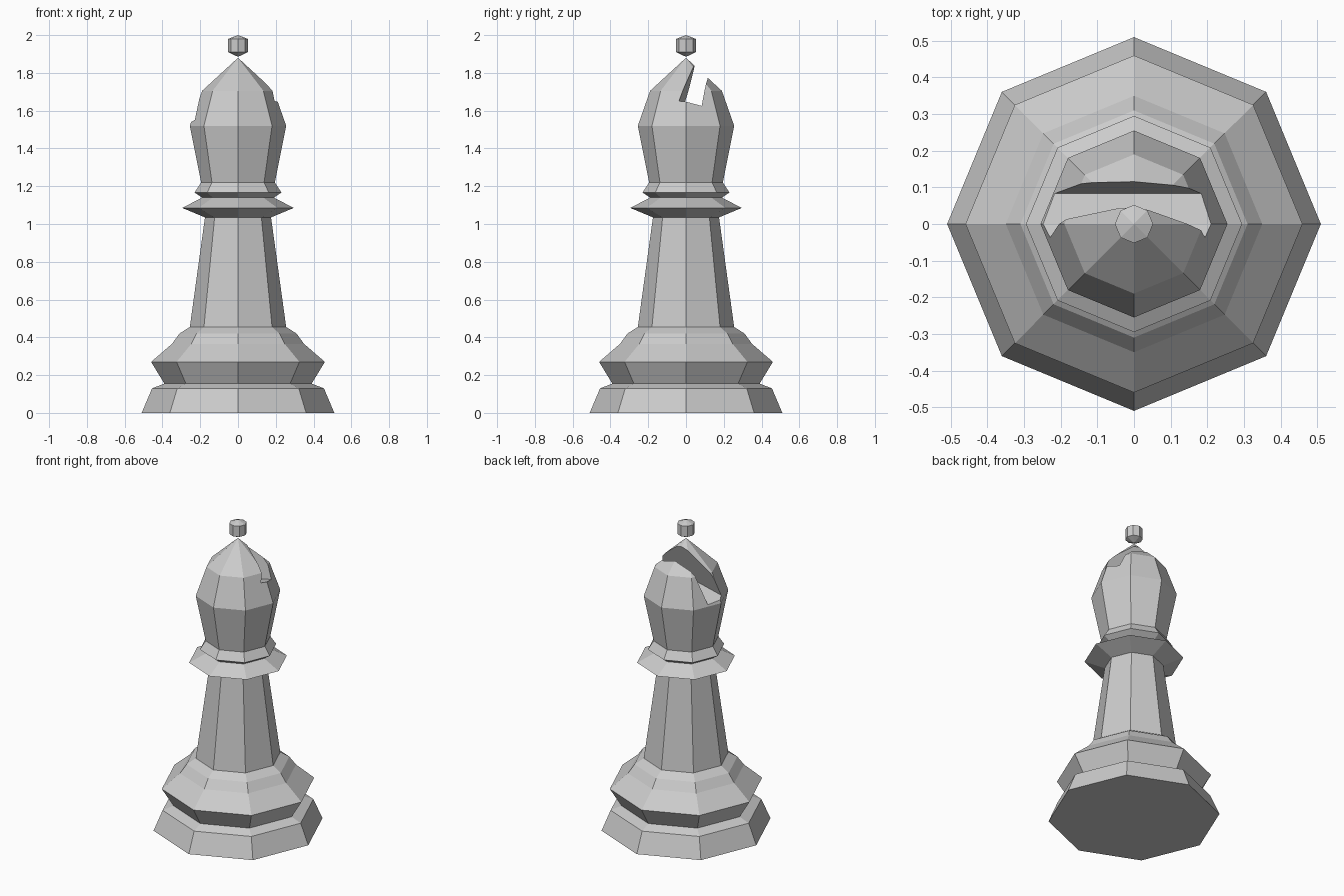
import bpy
import bmesh
from math import cos, sin, tau

SIDES = 8

cube = bpy.data.objects.get("Cube")
if cube:
    bpy.data.objects.remove(cube, do_unlink=True)

grey = bpy.data.materials.new("light grey")
grey.use_nodes = True
colour = (0.6, 0.6, 0.6, 1)
grey.diffuse_color = colour
grey.node_tree.nodes["Principled BSDF"].inputs["Base Color"].default_value = colour


def add_object(name, bm):
    bmesh.ops.recalc_face_normals(bm, faces=bm.faces)
    mesh = bpy.data.meshes.new(name)
    bm.to_mesh(mesh)
    bm.free()
    mesh.materials.append(grey)
    obj = bpy.data.objects.new(name, mesh)
    bpy.context.collection.objects.link(obj)
    return obj


def turned(name, profile):
    """Closed eight-sided solid from (radius, height) points, bottom to top."""
    bm = bmesh.new()
    rings = []
    for r, z in profile:
        if r == 0:
            rings.append([bm.verts.new((0, 0, z))] * SIDES)
        else:
            rings.append([bm.verts.new((r * cos(tau * i / SIDES), r * sin(tau * i / SIDES), z))
                          for i in range(SIDES)])
    for low, high in zip(rings, rings[1:]):
        for i in range(SIDES):
            j = (i + 1) % SIDES
            corners = dict.fromkeys((low[i], low[j], high[j], high[i]))
            bm.faces.new(list(corners))
    for ring, (r, z) in ((rings[0], profile[0]), (rings[-1], profile[-1])):
        if r > 0:
            bm.faces.new(ring)
    return add_object(name, bm)


# Foot, stem and collars
turned("base", [(0.51, 0), (0.455, 0.13), (0.39, 0.155), (0.46, 0.27),
                (0.35, 0.365), (0.31, 0.42), (0.255, 0.455)])
turned("stem", [(0.255, 0.455), (0.175, 1.035)])
turned("collar", [(0.175, 1.035), (0.295, 1.085), (0.19, 1.14),
                  (0.23, 1.167), (0.195, 1.22)])

# Pointed head and the small bead on top
head = turned("head", [(0.195, 1.22), (0.255, 1.52), (0.19, 1.705), (0, 1.88)])
turned("finial", [(0, 1.885), (0.052, 1.91), (0.052, 1.98), (0, 2.0)])

# Slanted wedge slot cut through the head, lower towards the right side
slot = [(-0.037, 1.605), (0.083, 1.582), (0.171, 2.1), (0.136, 2.1)]
bm = bmesh.new()
ends = [[bm.verts.new((x, y, z + 0.235 * x)) for y, z in slot] for x in (-0.4, 0.4)]
for end in ends:
    bm.faces.new(end)
for i in range(len(slot)):
    j = (i + 1) % len(slot)
    bm.faces.new((ends[0][i], ends[0][j], ends[1][j], ends[1][i]))
cutter = add_object("slot_cutter", bm)
cutter.hide_render = True

cut = head.modifiers.new("slot", "BOOLEAN")
cut.operation = "DIFFERENCE"
cut.solver = "EXACT"
cut.object = cutter
bpy.context.view_layer.objects.active = head
bpy.ops.object.modifier_apply(modifier=cut.name)
bpy.data.objects.remove(cutter, do_unlink=True)
